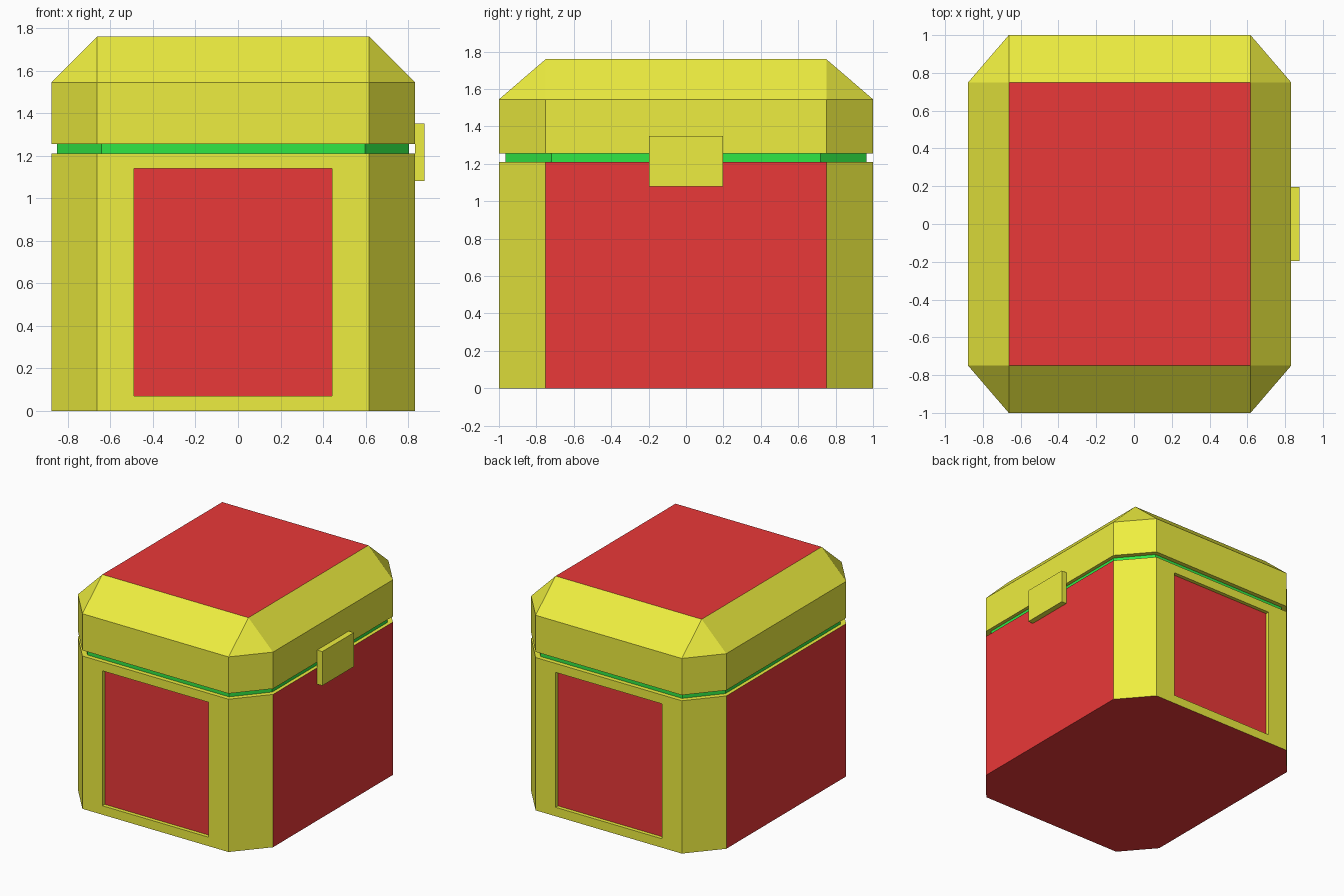
import bpy, bmesh

if "Cube" in bpy.data.objects:
    bpy.data.objects.remove(bpy.data.objects["Cube"])

def material(name, rgb):
    m = bpy.data.materials.new(name)
    m.diffuse_color = (*rgb, 1)
    m.use_nodes = True
    m.node_tree.nodes["Principled BSDF"].inputs["Base Color"].default_value = m.diffuse_color
    return m

GOLD = material("gold", (0.85, 0.85, 0.05))
RED = material("red", (0.82, 0.04, 0.04))
GREEN = material("green", (0.03, 0.8, 0.06))

CX = -0.023                 # chest centre; the latch makes the whole symmetric
HX, HY = 0.855, 1.0         # outer half sizes
IX, IY = 0.64, 0.75         # half sizes inside the chamfers

def octagon(z, ox, oy, ix, iy):
    return [(CX + sx * x, sy * y, z) for sx in (-1, 1) for sy in (-1, 1)
            for x, y in ((ox, iy), (ix, oy))]

def hull(points):
    """Flat-faced convex solid around the points."""
    bm = bmesh.new()
    for p in points:
        bm.verts.new(p)
    bmesh.ops.convex_hull(bm, input=bm.verts)
    bmesh.ops.dissolve_limit(bm, angle_limit=0.01, verts=bm.verts, edges=bm.edges)
    bmesh.ops.recalc_face_normals(bm, faces=bm.faces)
    bm.normal_update()
    return bm

def finish(bm, name, *mats):
    me = bpy.data.meshes.new(name)
    bm.to_mesh(me)
    bm.free()
    for m in mats:
        me.materials.append(m)
    ob = bpy.data.objects.new(name, me)
    bpy.context.collection.objects.link(ob)
    return ob

# Chest body: red sides and base, recessed red panels front and back
bm = hull(octagon(0, HX, HY, IX, IY) + octagon(1.21, HX, HY, IX, IY))
for f in bm.faces:
    if abs(f.normal.x) > 0.99 or f.normal.z < -0.99:
        f.material_index = 1
for f in [f for f in bm.faces if abs(f.normal.y) > 0.99]:
    bmesh.ops.inset_individual(bm, faces=[f], thickness=0.1)
    for v in f.verts:
        v.co.x = CX + (0.465 if v.co.x > CX else -0.465)
    bmesh.ops.inset_individual(bm, faces=[f], thickness=0, depth=-0.03)
    f.material_index = 1
finish(bm, "chest_body", GOLD, RED)

# Green seam between body and lid
seam = (HX - 0.028, HY - 0.035, IX - 0.02, IY - 0.03)
finish(hull(octagon(1.21, *seam) + octagon(1.255, *seam)), "seam_band", GREEN)

# Lid with sloped shoulders and a red top
top = [(CX + sx * IX, sy * IY, 1.76) for sx in (-1, 1) for sy in (-1, 1)]
bm = hull(octagon(1.255, HX, HY, IX, IY) + octagon(1.545, HX, HY, IX, IY) + top)
for f in bm.faces:
    if f.normal.z > 0.99:
        f.material_index = 1
finish(bm, "lid", GOLD, RED)

# Latch plate on the right side
finish(hull([(x, y, z) for x in (0.832, 0.877) for y in (-0.197, 0.197)
             for z in (1.08, 1.35)]), "latch", GOLD)
